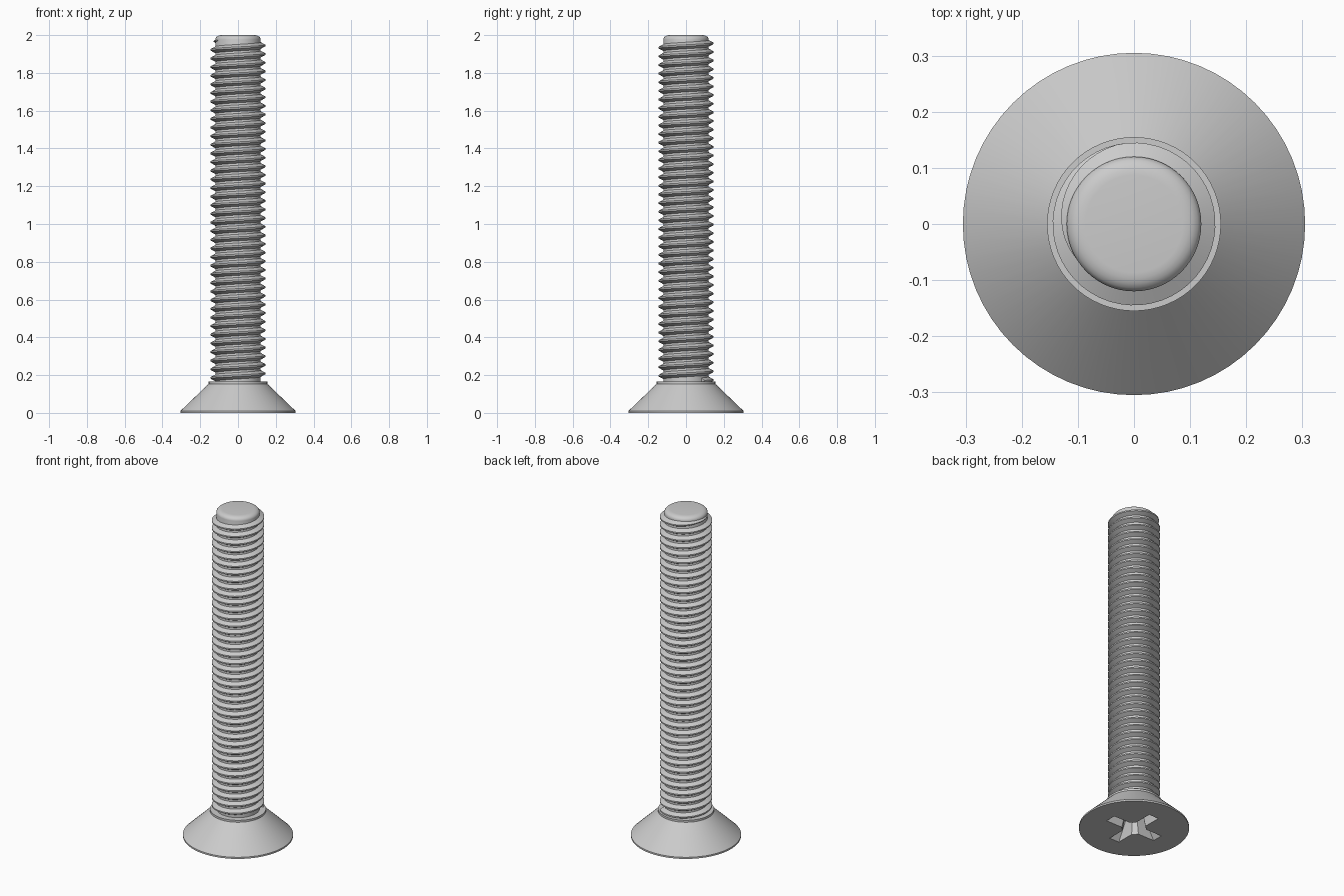
import bpy, bmesh, math

if "Cube" in bpy.data.objects:
    bpy.data.objects.remove(bpy.data.objects["Cube"])

SEG = 64
PITCH = 0.0457
steel = bpy.data.materials.new("steel_grey")
steel.diffuse_color = (0.6, 0.6, 0.6, 1)
steel.use_nodes = True
steel.node_tree.nodes["Principled BSDF"].inputs["Base Color"].default_value = steel.diffuse_color


def make(name, bm, smooth=True):
    bmesh.ops.recalc_face_normals(bm, faces=bm.faces[:])
    me = bpy.data.meshes.new(name)
    bm.to_mesh(me)
    bm.free()
    me.materials.append(steel)
    ob = bpy.data.objects.new(name, me)
    bpy.context.collection.objects.link(ob)
    bpy.ops.object.select_all(action='DESELECT')
    ob.select_set(True)
    bpy.context.view_layer.objects.active = ob
    if smooth:
        bpy.ops.object.shade_smooth_by_angle(angle=math.radians(28))
    return ob


def loft(rings, closed=True):
    """Join rings of points into a tube with capped ends."""
    bm = bmesh.new()
    vs = [[bm.verts.new(p) for p in r] for r in rings]
    n = len(vs[0])
    for a, b in zip(vs, vs[1:]):
        for i in range(n):
            j = (i + 1) % n
            bm.faces.new((a[i], a[j], b[j], b[i]))
    bm.faces.new(vs[0][::-1])
    bm.faces.new(vs[-1])
    return bm


def lathe(profile):
    return loft([[(r * math.cos(math.tau * i / SEG), r * math.sin(math.tau * i / SEG), z)
                  for i in range(SEG)] for r, z in profile])


def cross(arm, w, a, z):
    """Four-armed outline with chamfered inner corners."""
    quarter = [(arm, -w), (arm, w), (a, w), (w, a)]
    pts = []
    for k in range(4):
        c, s = round(math.cos(k * math.pi / 2)), round(math.sin(k * math.pi / 2))
        pts += [(x * c - y * s, x * s + y * c, z) for x, y in quarter]
    return pts


# countersunk head with a narrow rim on top
head = make("head", lathe([(0.305, 0), (0.305, 0.01), (0.155, 0.154), (0.155, 0.166)]), False)

# cross-shaped drive recess cut into the underside
cutter = make("recess_cutter", loft([cross(0.185, 0.036, 0.066, -0.02),
                                     cross(0.17, 0.033, 0.06, 0),
                                     cross(0.085, 0.022, 0.036, 0.125),
                                     cross(0.02, 0.006, 0.01, 0.15)]), False)
cutter.hide_render = True
bpy.context.view_layer.objects.active = head
mod = head.modifiers.new("recess", 'BOOLEAN')
mod.operation = 'DIFFERENCE'
mod.solver = 'EXACT'
mod.object = cutter
bpy.ops.object.modifier_apply(modifier=mod.name)
bpy.data.objects.remove(cutter)
bpy.ops.object.select_all(action='DESELECT')
head.select_set(True)
bpy.ops.object.shade_smooth_by_angle(angle=math.radians(28))

# shaft core with a rounded tip
tip = [(0.087 + 0.033 * math.cos(t * math.pi / 10), 1.978 + 0.022 * math.sin(t * math.pi / 10))
       for t in range(6)]
make("shaft_core", lathe([(0.12, 0.16)] + tip))

# right-handed thread that fades out near the tip
STEPS = 48
end_angle = math.radians(215)
end_z = 1.945 + PITCH * end_angle / math.tau
turns = (end_z - 0.168) / PITCH
count = int(turns * STEPS)
fade = STEPS * 115 / 360
rings = []
for i in range(count + 1):
    left = count - i
    t = max(0.03, min(1, left / fade)) ** 0.7
    ang = end_angle - math.tau * left / STEPS
    z = end_z - PITCH * left / STEPS
    rings.append([((0.117 + dr * t) * math.cos(ang), (0.117 + dr * t) * math.sin(ang), z + dz * t)
                  for dr, dz in ((0, -0.019), (0.028, -0.004), (0.028, 0.004), (0, 0.019))])
make("thread", loft(rings))
